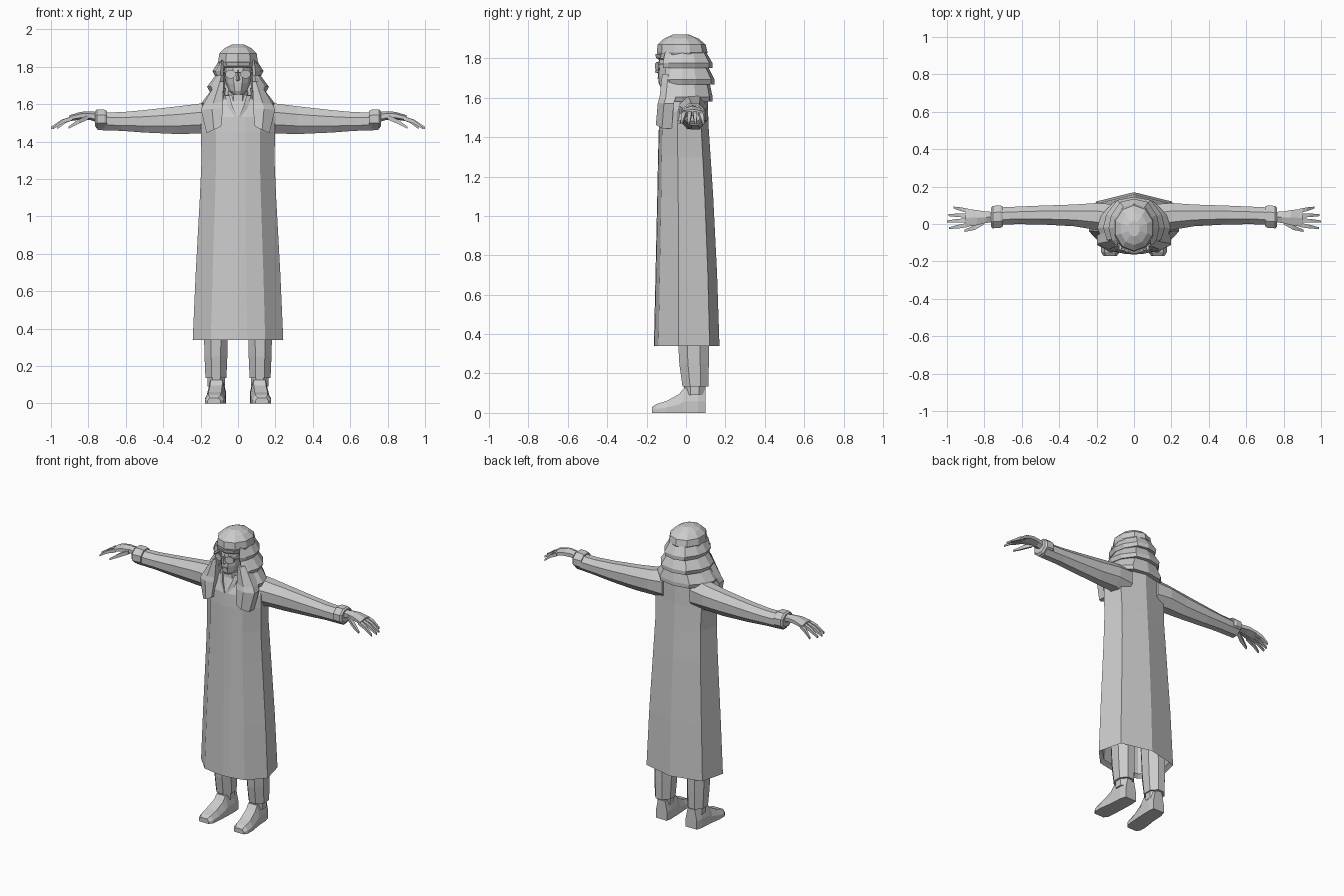
import bpy, bmesh, math

cube = bpy.data.objects.get("Cube")
if cube:
    bpy.data.objects.remove(cube)

grey = bpy.data.materials.new("plain grey")
grey.use_nodes = True
COLOUR = (0.6, 0.6, 0.6, 1)
grey.diffuse_color = COLOUR
grey.node_tree.nodes["Principled BSDF"].inputs["Base Color"].default_value = COLOUR


def loft(name, rings, mirror=False, closed=True):
    """Skin equal-length rings of points and cap both ends."""
    bm = bmesh.new()
    loops = [[bm.verts.new(p) for p in ring] for ring in rings]
    n = len(loops[0])
    for a, b in zip(loops, loops[1:]):
        for i in range(n):
            j = (i + 1) % n
            bm.faces.new((a[i], a[j], b[j], b[i]))
    if closed:
        bm.faces.new(loops[0][::-1])
        bm.faces.new(loops[-1])
    bmesh.ops.recalc_face_normals(bm, faces=bm.faces)
    mesh = bpy.data.meshes.new(name)
    bm.to_mesh(mesh)
    bm.free()
    mesh.materials.append(grey)
    obj = bpy.data.objects.new(name, mesh)
    bpy.context.collection.objects.link(obj)
    if mirror:
        obj.modifiers.new("mirror", "MIRROR")
    return obj


def ngon(n):
    """Unit polygon with flat sides on the axes."""
    k = 1 / math.cos(math.pi / n)
    return [(k * math.cos(math.tau * (i + .5) / n), k * math.sin(math.tau * (i + .5) / n))
            for i in range(n)]


def symmetric(half):
    """Complete a half section that starts and ends on the centre line."""
    return half + [(-x, y) for x, y in half[-2:0:-1]]


def ring_z(section, z, hw, front, back, cx=0):
    cy, hy = (front + back) / 2, (back - front) / 2
    return [(cx + x * hw, cy + y * hy, z) for x, y in section]


def ring_x(section, x, cy, cz, ry, rz):
    return [(x, cy + a * ry, cz + b * rz) for a, b in section]


def box(name, x0, x1, y0, y1, z0, z1, mirror=False):
    corners = [(x0, y0), (x1, y0), (x1, y1), (x0, y1)]
    return loft(name, [[(x, y, z) for x, y in corners] for z in (z0, z1)], mirror)


# Long robe: outer skin, then turned inward at the hem for the hollow underside
ROBE = symmetric([(0, -1), (.2, -.98), (.6, -.86), (1, -.25), (.84, .7), (0, 1)])
loft("robe", [ring_z(ROBE, *r) for r in (
    (.6, .18, -.11, .11), (.36, .22, -.14, .15), (.34, .242, -.163, .17),
    (.7, .226, -.155, .158), (1.1, .204, -.146, .138), (1.3, .195, -.142, .125),
    (1.45, .198, -.138, .115), (1.53, .195, -.132, .112), (1.6, .165, -.105, .11),
    (1.65, .09, -.085, .09))])

# Sleeves, flared cuffs and hands
OCT, HEX, QUAD = ngon(8), ngon(6), ngon(4)
loft("sleeve", [ring_x(OCT, *r) for r in (
    (.1, .02, 1.525, .085, .095), (.2, .04, 1.523, .072, .08), (.32, .046, 1.514, .058, .074),
    (.5, .048, 1.508, .05, .06), (.62, .046, 1.507, .047, .05), (.75, .042, 1.508, .045, .047))],
    mirror=True)
loft("cuff", [ring_x(OCT, *r) for r in (
    (.7, .04, 1.517, .052, .046), (.715, .039, 1.52, .06, .05),
    (.755, .037, 1.52, .06, .05), (.765, .037, 1.522, .05, .04))], mirror=True)
loft("palm", [ring_x(HEX, *r) for r in (
    (.75, .037, 1.53, .028, .024), (.79, .036, 1.538, .03, .02),
    (.84, .034, 1.538, .04, .018), (.9, .033, 1.525, .048, .014))], mirror=True)
for name, y0, y1, tip in (("index_finger", -.005, -.022, .988), ("middle_finger", .02, .014, 1),
                          ("ring_finger", .046, .047, .992), ("little_finger", .07, .088, .965)):
    loft(name, [ring_x(QUAD, *r) for r in (
        (.885, y0, 1.525, .011, .011), ((.885 + tip) / 2, (y0 + y1) / 2, 1.507, .01, .01),
        (tip, y1, 1.472, .005, .006))], mirror=True)
loft("thumb", [ring_x(QUAD, *r) for r in (
    (.8, .012, 1.53, .014, .012), (.85, -.018, 1.508, .013, .012),
    (.905, -.036, 1.475, .006, .006))], mirror=True)

# Trouser legs, ankle bands and shoes
loft("trouser_leg", [ring_z(OCT, *r, cx=.118) for r in (
    (.135, .056, -.018, .113), (.25, .061, -.034, .116), (.55, .068, -.05, .115))], mirror=True)
loft("ankle", [ring_z(OCT, *r, cx=.116) for r in (
    (.09, .046, -.005, .095), (.145, .046, -.012, .1))], mirror=True)
SHOE = ((.1, .108, .04, .125), (.06, .112, .048, .13), (-.012, .115, .049, .125),
        (-.035, .117, .05, .095), (-.1, .124, .053, .06), (-.15, .126, .05, .045),
        (-.172, .128, .035, .03))
loft("shoe", [[(cx - w, y, 0), (cx + w, y, 0), (cx + w, y, h * .45), (cx + w * .65, y, h),
               (cx - w * .65, y, h), (cx - w, y, h * .45)] for y, cx, w, h in SHOE], mirror=True)

# Neck and face
loft("neck", [ring_z(OCT, *r) for r in (
    (1.52, .075, -.118, .05), (1.61, .06, -.098, .05), (1.72, .045, -.09, .04))])
FACE = symmetric([(0, -1), (.35, -.96), (.8, -.6), (1, 0), (.8, .8), (0, 1)])
loft("face", [ring_z(FACE, *r) for r in (
    (1.652, .03, -.128, -.03), (1.67, .048, -.138, .0), (1.71, .064, -.142, .03),
    (1.77, .074, -.14, .05), (1.83, .078, -.134, .06))])
loft("nose", [[(-w, -.13, z), (0, y, z), (w, -.13, z)] for z, w, y in (
    (1.722, .012, -.14), (1.73, .016, -.158), (1.785, .006, -.14))])
box("mouth", -.022, .022, -.145, -.13, 1.695, 1.702)

# Spectacles
LENS = [(.04 + x * .026, 1.76 + z * .022) for x, z in ngon(8)]
loft("lens", [[(x, y + abs(x) * .35, z) for x, z in LENS] for y in (-.162, -.154)], mirror=True)
box("spectacle_bridge", -.016, .016, -.158, -.148, 1.765, 1.773)
loft("spectacle_arm", [[(x, y, z) for y, z in ((-.14, 1.768), (-.02, 1.768), (-.02, 1.776),
     (-.14, 1.776))] for x in (.068, .08)], mirror=True)

# Domed top of the head covering with a brow band
DOME = ngon(10)
loft("head_dome", [ring_z(DOME, *r) for r in (
    (1.805, .095, -.132, .09), (1.83, .106, -.142, .103), (1.87, .1, -.138, .094),
    (1.9, .07, -.108, .06), (1.92, .03, -.065, .015))])
loft("brow_band", [ring_z(DOME, *r) for r in (
    (1.795, .09, -.136, .08), (1.803, .096, -.146, .09), (1.822, .102, -.15, .095))])

# Stepped tiers that wrap the sides and back, open at the face
def tier_ring(z, hw, front, back, gap):
    half = [(0, back), (hw * .55, back * .88), (hw * .9, back * .35), (hw, -.02),
            (hw * .88, front * .75), (gap + .015, front), (gap, front + .015),
            (gap - .01, -.03), (0, -.03)]
    return [(x, y, z) for x, y in symmetric(half)]

for name, top, bottom in (
        ("upper_tier", (1.835, .1, -.105, .1, .072), (1.752, .136, -.118, .134, .078)),
        ("middle_tier", (1.765, .112, -.1, .108, .074), (1.668, .165, -.112, .145, .082)),
        ("lower_tier", (1.685, .135, -.1, .118, .076), (1.58, .196, -.115, .135, .086))):
    loft(name, [tier_ring(*top),
                tier_ring(bottom[0] + .025, *bottom[1:]),
                tier_ring(bottom[0], bottom[1] - .012, *bottom[2:])])

# Hanging front tails of the head covering
TAILS = ((1.72, 1.72, .078, .115, -.115), (1.61, 1.6, .08, .185, -.128),
         (1.58, 1.57, .08, .198, -.137), (1.48, 1.445, .09, .168, -.147))
loft("head_cloth_tail", [[(xi, y, zi), ((xi + xo) / 2, y - .006, (zi + zo) / 2), (xo, y + .025, zo),
      (xo, y + .075, zo), (xi, y + .06, zi)] for zi, zo, xi, xo, y in TAILS], mirror=True)

# Open shirt collar at the throat
loft("shirt_collar", [[(x, y, z), (x + .025, y + .012, z), (x + .025, y + .03, z), (x, y + .03, z)]
     for x, y, z in ((.002, -.137, 1.53), (.03, -.118, 1.59), (.045, -.1, 1.645))], mirror=True)
